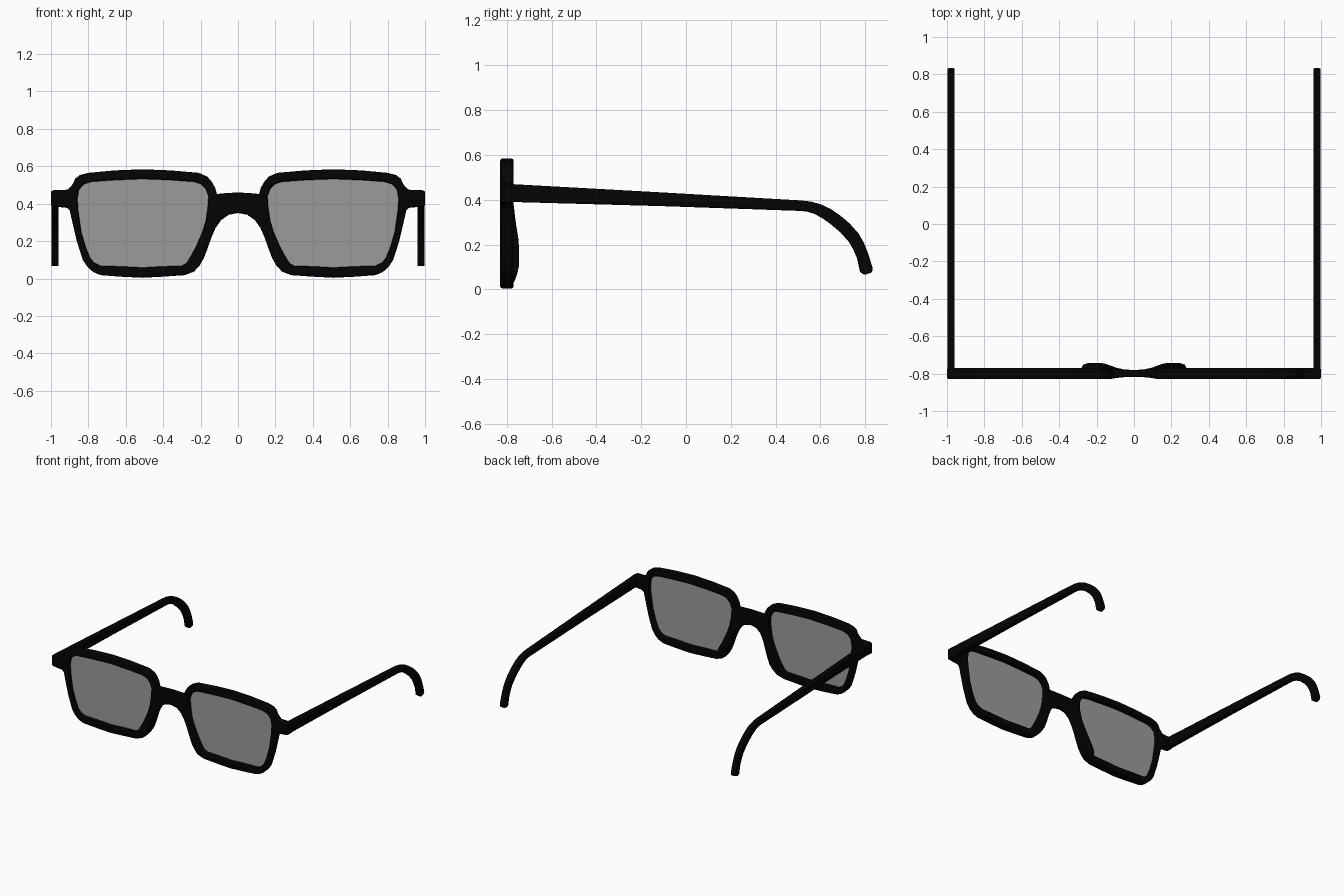
import bpy, bmesh, math

if "Cube" in bpy.data.objects:
    bpy.data.objects.remove(bpy.data.objects["Cube"])

def material(name, color):
    m = bpy.data.materials.new(name)
    m.diffuse_color = color
    m.use_nodes = True
    m.node_tree.nodes["Principled BSDF"].inputs["Base Color"].default_value = m.diffuse_color
    return m

black = material("black_plastic", (0.001, 0.001, 0.001, 1))
tint = material("tinted_lens", (0.33, 0.33, 0.33, 1))

# Right half of the front outline, from bridge top round to bridge bottom
outer = [(0, .460), (.06, .457), (.113, .452), (.122, .485), (.143, .522), (.165, .545), (.21, .565),
         (.36, .578), (.51, .584), (.66, .578), (.80, .565), (.845, .553), (.87, .535), (.883, .505),
         (.91, .475), (.985, .472), (1, .465), (1, .392), (.985, .385), (.915, .378), (.90, .365), (.89, .32),
         (.862, .20), (.83, .10), (.807, .065), (.775, .035), (.735, .018), (.63, .01), (.51, .004),
         (.40, .01), (.285, .018), (.235, .037), (.205, .07), (.182, .11), (.163, .16), (.142, .22),
         (.12, .27), (.09, .312), (.05, .341), (0, .350)]
# Right lens opening
inner = [(.158, .44), (.172, .478), (.198, .505), (.235, .517), (.36, .526), (.51, .532), (.66, .526),
         (.785, .517), (.825, .503), (.85, .475), (.858, .43), (.855, .37), (.838, .25), (.815, .17),
         (.79, .11), (.77, .085), (.735, .068), (.63, .065), (.51, .059), (.40, .065), (.30, .068),
         (.275, .083), (.255, .115), (.225, .17), (.19, .25), (.172, .31), (.162, .38)]

def flip(points):
    return [(-x, z) for x, z in reversed(points)]

def add_mesh(name, bm, mat, angle=30):
    bmesh.ops.recalc_face_normals(bm, faces=bm.faces)
    me = bpy.data.meshes.new(name)
    bm.to_mesh(me)
    bm.free()
    me.materials.clear()
    me.materials.append(mat)
    ob = bpy.data.objects.new(name, me)
    bpy.context.collection.objects.link(ob)
    bpy.ops.object.select_all(action='DESELECT')
    ob.select_set(True)
    bpy.context.view_layer.objects.active = ob
    bpy.ops.object.shade_smooth_by_angle(angle=math.radians(angle))
    return ob

# Front frame: filled outline with two holes, bevelled
curve = bpy.data.curves.new("front_profile", 'CURVE')
curve.dimensions, curve.fill_mode = '2D', 'BOTH'
curve.extrude, curve.bevel_depth, curve.bevel_resolution, curve.offset = .02, .01, 1, -.01
for pts in (outer + flip(outer)[1:-1], inner, flip(inner)):
    s = curve.splines.new('POLY')
    s.points.add(len(pts) - 1)
    for p, (x, z) in zip(s.points, pts):
        p.co = (x, z, 0, 1)
    s.use_cyclic_u = True
tmp = bpy.data.objects.new("front_profile", curve)
bpy.context.collection.objects.link(tmp)
bpy.context.view_layer.update()
flat = bpy.data.meshes.new_from_object(tmp.evaluated_get(bpy.context.evaluated_depsgraph_get()))
bpy.data.objects.remove(tmp)
bm = bmesh.new()
bm.from_mesh(flat)
bmesh.ops.remove_doubles(bm, verts=bm.verts, dist=.0005)
# Cuts that let the bridge thin and the nose pads swell cleanly
for x in (-.28, -.125, -.09, -.05, 0, .05, .09, .125, .28):
    bmesh.ops.bisect_plane(bm, geom=bm.verts[:] + bm.edges[:] + bm.faces[:],
                           plane_co=(x, 0, 0), plane_no=(1, 0, 0), dist=.0005)
bmesh.ops.triangulate(bm, faces=bm.faces)
for v in bm.verts:
    x, z, d = v.co.x, v.co.y, -v.co.z
    a = abs(x)
    if a < .13 and z > .3:                        # thin bridge
        d *= .6 + .4 * (a / .13) ** 2
    if d > 0 and a < .275 and z < .36:            # nose pads on the back
        d += .025 * max(0, min(1, (.36 - z) / .16, (z - .02) / .08))
    v.co = (x, -.799 + d, z)
add_mesh("front_frame", bm, black)

# Lenses
for side, pts in (("right", inner), ("left", flip(inner))):
    bm = bmesh.new()
    bm.faces.new([bm.verts.new((x, -.8, z)) for x, z in pts])
    add_mesh(side + "_lens", bm, tint)

# Temples: side profile of (y, z) top and bottom points, swept across the width
top = [(-.785, .470), (-.1, .432), (.507, .397), (.555, .392), (.60, .380), (.645, .359), (.69, .328),
       (.73, .294), (.770, .249), (.793, .209), (.811, .165), (.833, .095), (.830, .075)]
bottom = [(-.785, .390), (-.1, .371), (.507, .350), (.54, .347), (.574, .336), (.612, .315), (.65, .287),
          (.69, .253), (.728, .210), (.747, .176), (.763, .139), (.776, .078), (.795, .064)]
for side, sx in (("right", 1), ("left", -1)):
    bm = bmesh.new()
    rings = []
    for (y0, z0), (y1, z1) in zip(top, bottom):
        rings.append([bm.verts.new((sx * x, y, z)) for x, y, z in
                      ((.959, y0, z0), (.998, y0, z0), (.998, y1, z1), (.959, y1, z1))])
    for a, b in zip(rings, rings[1:]):
        for i in range(4):
            j = (i + 1) % 4
            bm.faces.new((a[i], a[j], b[j], b[i]))
    bm.faces.new(rings[0])
    bm.faces.new(rings[-1])
    ob = add_mesh(side + "_temple", bm, black)
    bev = ob.modifiers.new("rounded_edges", 'BEVEL')
    bev.width, bev.segments, bev.limit_method, bev.angle_limit = .007, 2, 'ANGLE', math.radians(50)
